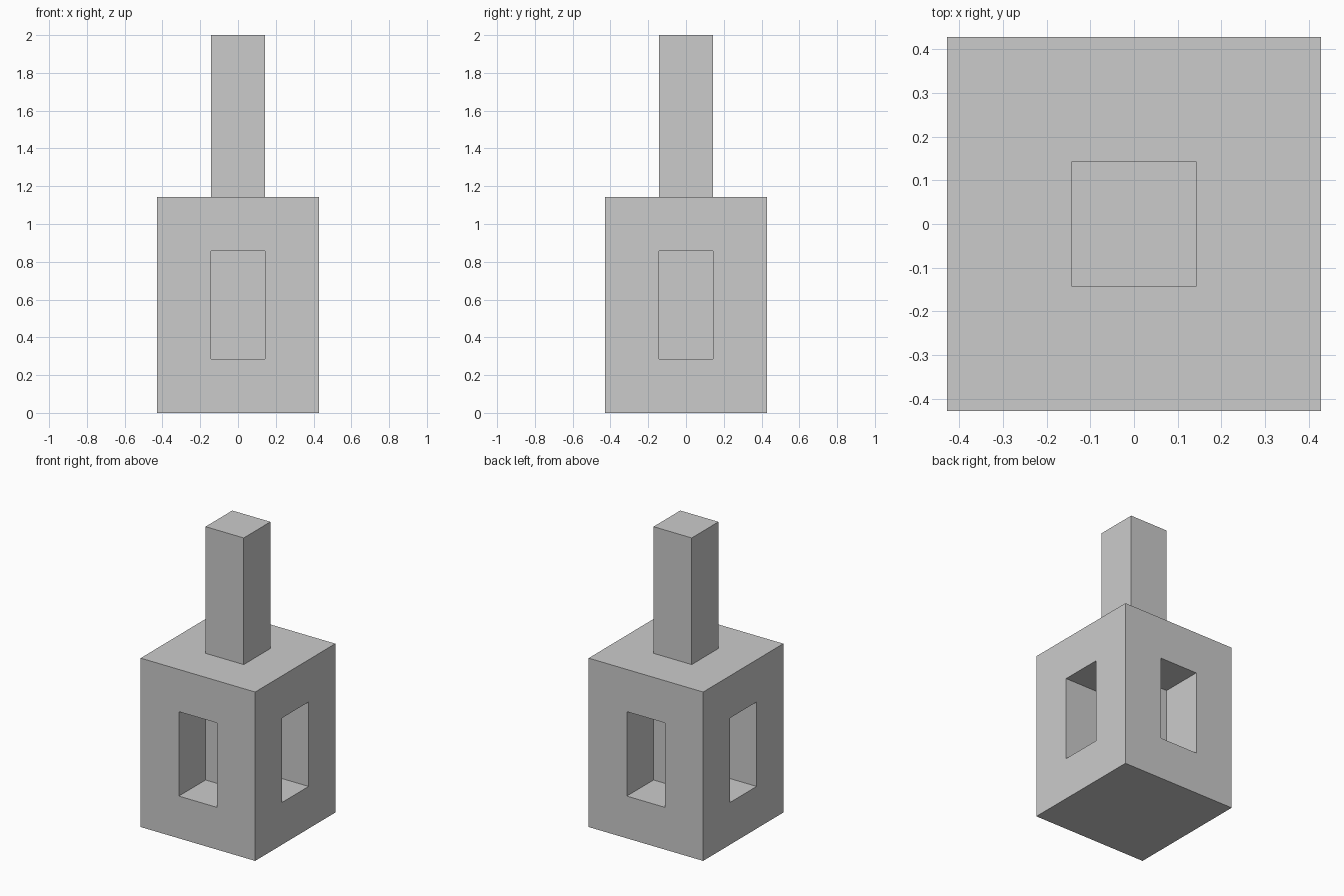
import bpy
import bmesh
from mathutils import Matrix, Vector

if "Cube" in bpy.data.objects:
    bpy.data.objects.remove(bpy.data.objects["Cube"])

U = 2 / 7  # the whole model sits on a grid of this unit


def inset_and_push(bm, face, distance):
    """Inset a face by one unit, then extrude it along its normal."""
    normal = face.normal.copy()
    bmesh.ops.inset_individual(bm, faces=[face], thickness=U, use_even_offset=True)
    moved = bmesh.ops.extrude_discrete_faces(bm, faces=[face])["faces"][0]
    bmesh.ops.translate(bm, verts=moved.verts[:], vec=normal * distance)


# Body block, 3 x 3 x 4 units
bm = bmesh.new()
bmesh.ops.create_cube(
    bm, size=1,
    matrix=Matrix.Translation((0, 0, 2 * U)) @ Matrix.Diagonal((3 * U, 3 * U, 4 * U, 1)))
bm.normal_update()
sides = [f for f in bm.faces if abs(f.normal.z) < 0.5]
top = next(f for f in bm.faces if f.normal.z > 0.5)

# Window recess in each of the four sides
for side in sides:
    inset_and_push(bm, side, -U)

# Post rising from the top
inset_and_push(bm, top, 3 * U)

bmesh.ops.recalc_face_normals(bm, faces=bm.faces[:])
mesh = bpy.data.meshes.new("windowed_block_with_post")
bm.to_mesh(mesh)
bm.free()
block = bpy.data.objects.new("windowed_block_with_post", mesh)
bpy.context.collection.objects.link(block)
